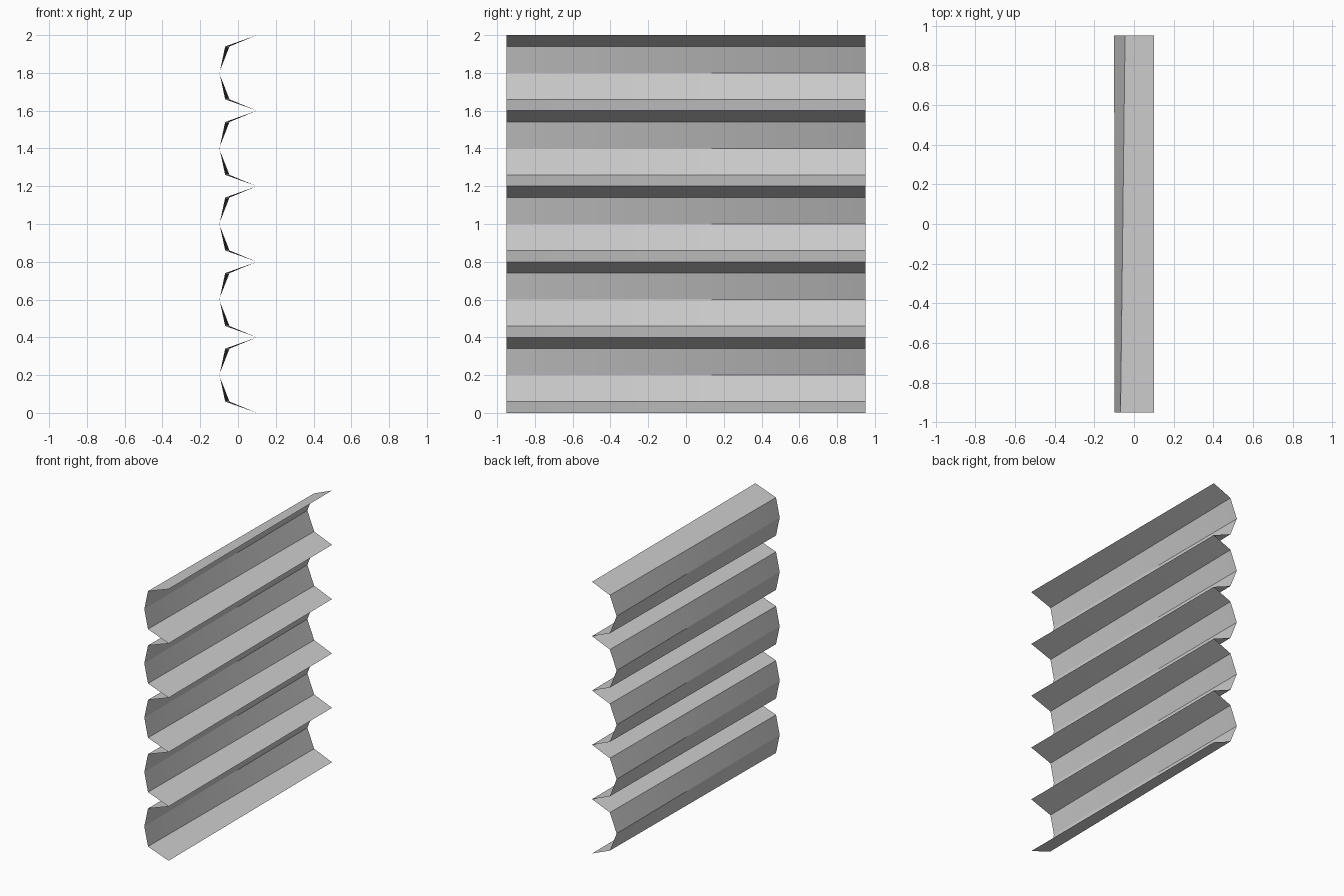
import bpy, bmesh

if "Cube" in bpy.data.objects:
    bpy.data.objects.remove(bpy.data.objects["Cube"])

FOLDS, PITCH, HALF, STEPS = 5, 0.4, 0.95, 28

# Fold cross-section: (x at front end, x at back end, height within one fold)
fold = [(0.1, 0.1, 0.0), (-0.068, -0.045, 0.06), (-0.098, -0.1, 0.2), (-0.068, -0.045, 0.34)]
profile = [(a, b, z + i * PITCH) for i in range(FOLDS) for a, b, z in fold]
profile.append((0.1, 0.1, FOLDS * PITCH))

# Pleated sheet: sections blended from the front end to the back end
bm = bmesh.new()
rows = []
for s in range(STEPS + 1):
    t = s / STEPS
    y = -HALF + 2 * HALF * t
    rows.append([bm.verts.new((a + (b - a) * t, y, z)) for a, b, z in profile])
for r0, r1 in zip(rows, rows[1:]):
    for j in range(len(profile) - 1):
        bm.faces.new((r0[j], r1[j], r1[j + 1], r0[j + 1]))

mesh = bpy.data.meshes.new("pleated_sheet")
bm.to_mesh(mesh)
bm.free()
sheet = bpy.data.objects.new("pleated_sheet", mesh)
bpy.context.collection.objects.link(sheet)
